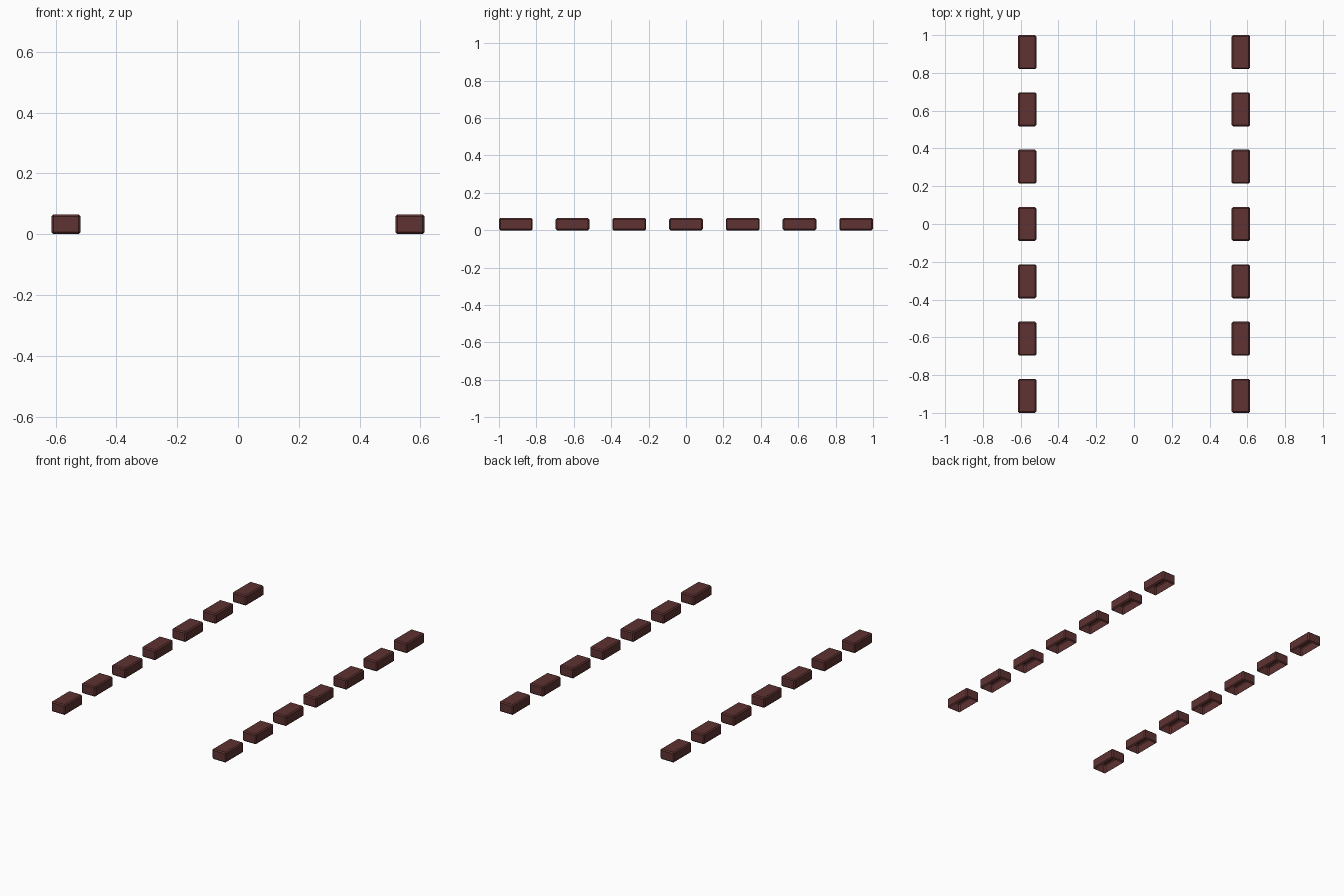
import bpy, bmesh
from mathutils import Matrix

if "Cube" in bpy.data.objects:
    bpy.data.objects.remove(bpy.data.objects["Cube"])

W, L, H, BEVEL = 0.097, 0.18, 0.065, 0.007

mat = bpy.data.materials.new("dark_red")
mat.diffuse_color = (0.115, 0.032, 0.032, 1)
mat.use_nodes = True
mat.node_tree.nodes["Principled BSDF"].inputs["Base Color"].default_value = mat.diffuse_color


def block_mesh():
    # chamfered block with an open underside
    bm = bmesh.new()
    bmesh.ops.create_cube(bm, size=1, matrix=Matrix.Translation((0, 0, H / 2)) @ Matrix.Diagonal((W, L, H, 1)))
    bmesh.ops.bevel(bm, geom=bm.edges[:], offset=BEVEL, segments=1, affect='EDGES', profile=0.5)
    bm.normal_update()
    under = [f for f in bm.faces if f.normal.z < -0.99]
    bmesh.ops.delete(bm, geom=under, context='FACES_ONLY')
    me = bpy.data.meshes.new("block")
    bm.to_mesh(me)
    bm.free()
    me.materials.append(mat)
    return me


# two parallel rows of seven blocks
mesh = block_mesh()
for side, x in (("left", -0.566), ("right", 0.566)):
    for i in range(7):
        ob = bpy.data.objects.new(f"{side}_block_{i + 1}", mesh)
        ob.location = (x, (i - 3) * 0.91 / 3, 0)
        bpy.context.collection.objects.link(ob)
